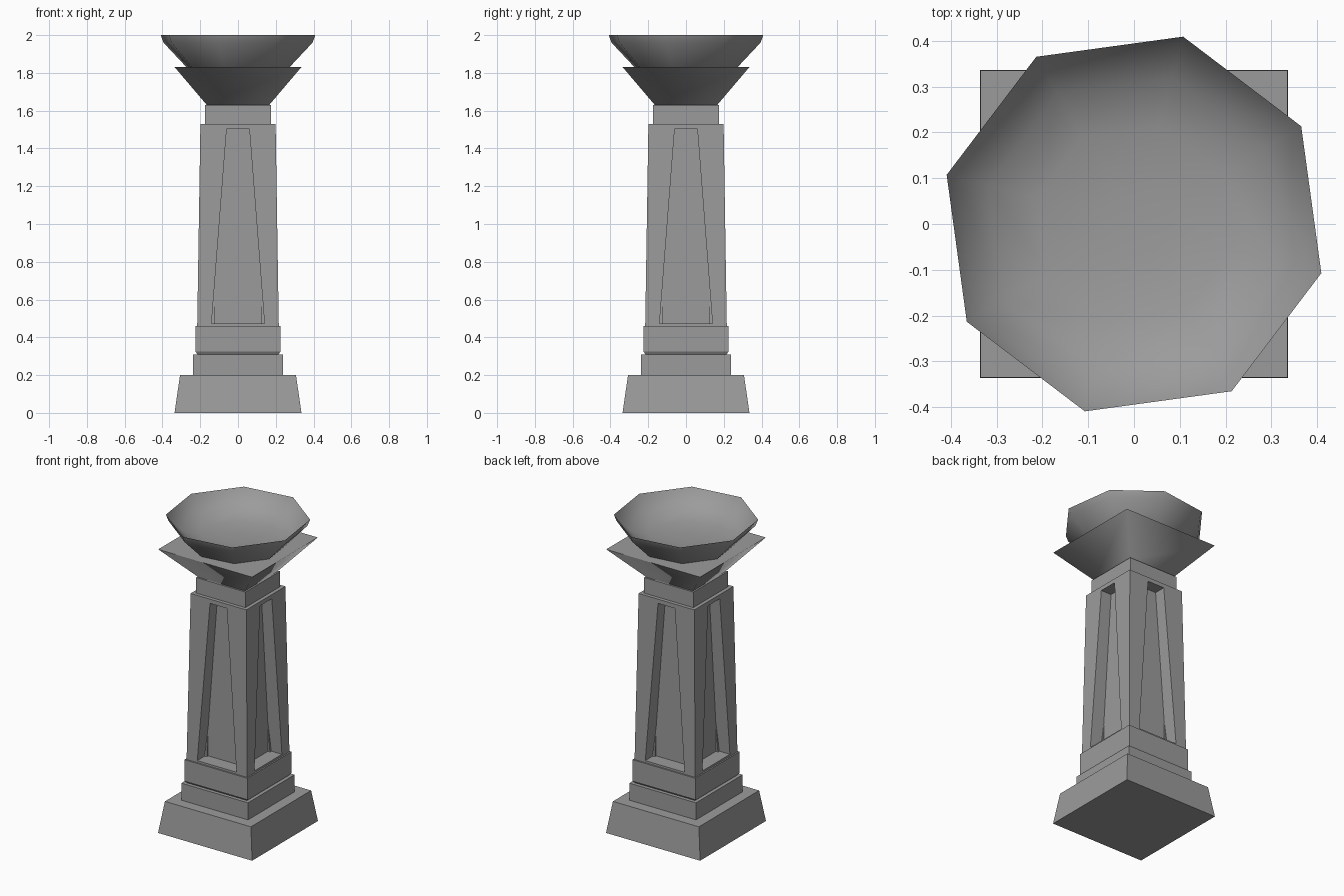
import bpy, bmesh, math
from mathutils import Matrix, Vector

cube = bpy.data.objects.get("Cube")
if cube:
    bpy.data.objects.remove(cube, do_unlink=True)

stone = bpy.data.materials.new("grey_stone")
GREY = (0.33, 0.33, 0.33, 1)
stone.diffuse_color = GREY
stone.use_nodes = True
stone.node_tree.nodes["Principled BSDF"].inputs["Base Color"].default_value = GREY


def finish(name, bm):
    bmesh.ops.remove_doubles(bm, verts=bm.verts, dist=1e-5)
    bmesh.ops.recalc_face_normals(bm, faces=bm.faces)
    me = bpy.data.meshes.new(name)
    bm.to_mesh(me)
    bm.free()
    me.materials.append(stone)
    ob = bpy.data.objects.new(name, me)
    bpy.context.collection.objects.link(ob)
    return ob


def lathe(name, profile, sides, turn, smooth=False):
    """Stack polygon rings of (radius, height) and cap both ends."""
    bm = bmesh.new()
    rings = []
    for r, z in profile:
        rings.append([bm.verts.new((r * math.cos(turn + math.tau * i / sides),
                                    r * math.sin(turn + math.tau * i / sides), z))
                      for i in range(sides)])
    for a, b in zip(rings, rings[1:]):
        for i in range(sides):
            j = (i + 1) % sides
            bm.faces.new((a[i], a[j], b[j], b[i])).smooth = smooth
    bm.faces.new(rings[0])
    bm.faces.new(rings[-1])
    return finish(name, bm)


def square(name, profile, smooth=False):
    """Square block from (half width, height) pairs."""
    return lathe(name, [(h * math.sqrt(2), z) for h, z in profile], 4, math.pi / 4, smooth)


# Stepped base
square("base", [(0.336, 0), (0.307, 0.2)])
square("lower_plinth", [(0.238, 0.2), (0.238, 0.31)])
square("upper_plinth", [(0.215, 0.31), (0.225, 0.325), (0.225, 0.46)])

# Tapered shaft with one deep panel on every side
Z0, Z1, HALF0, HALF1, FLOOR = 0.46, 1.53, 0.216, 0.199, 0.125


def half_at(z):
    return HALF0 + (HALF1 - HALF0) * (z - Z0) / (Z1 - Z0)


bm = bmesh.new()
outline = [(-HALF0, Z0), (HALF0, Z0), (HALF1, Z1), (-HALF1, Z1)]
panel = [(-0.14, 0.473), (0.14, 0.473), (0.06, 1.503), (-0.06, 1.503)]
for k in range(4):
    spin = Matrix.Rotation(k * math.pi / 2, 3, 'Z')
    outer = [bm.verts.new(spin @ Vector((x, -half_at(z), z))) for x, z in outline]
    lip = [bm.verts.new(spin @ Vector((x, -half_at(z), z))) for x, z in panel]
    back = [bm.verts.new(spin @ Vector((x, -FLOOR, z))) for x, z in panel]
    for a, b in ((outer, lip), (lip, back)):
        for i in range(4):
            j = (i + 1) % 4
            bm.faces.new((a[i], a[j], b[j], b[i]))
    bm.faces.new(back)
bmesh.ops.remove_doubles(bm, verts=bm.verts, dist=1e-5)
bmesh.ops.holes_fill(bm, edges=[e for e in bm.edges if e.is_boundary], sides=4)
finish("shaft", bm)

# Neck and flaring capital
square("neck", [(0.176, 1.53), (0.176, 1.63)])
square("capital", [(0.165, 1.63), (0.335, 1.83)], smooth=True)

# Eight-sided dish: underside, rim, then the hollow
dish = [(0.27, 1.82), (0.282, 1.83), (0.408, 1.96), (0.423, 2.0),
        (0.40, 1.965), (0.33, 1.905), (0.22, 1.875), (0.08, 1.865)]
bowl = lathe("bowl", dish, 8, math.radians(30.3), smooth=True)
me = bowl.data
for p in me.polygons:
    if len(p.vertices) == 8 and p.center.z > 1.85:
        p.use_smooth = True
for e in me.edges:
    if all(me.vertices[v].co.z > 1.99 for v in e.vertices):
        e.use_edge_sharp = True
